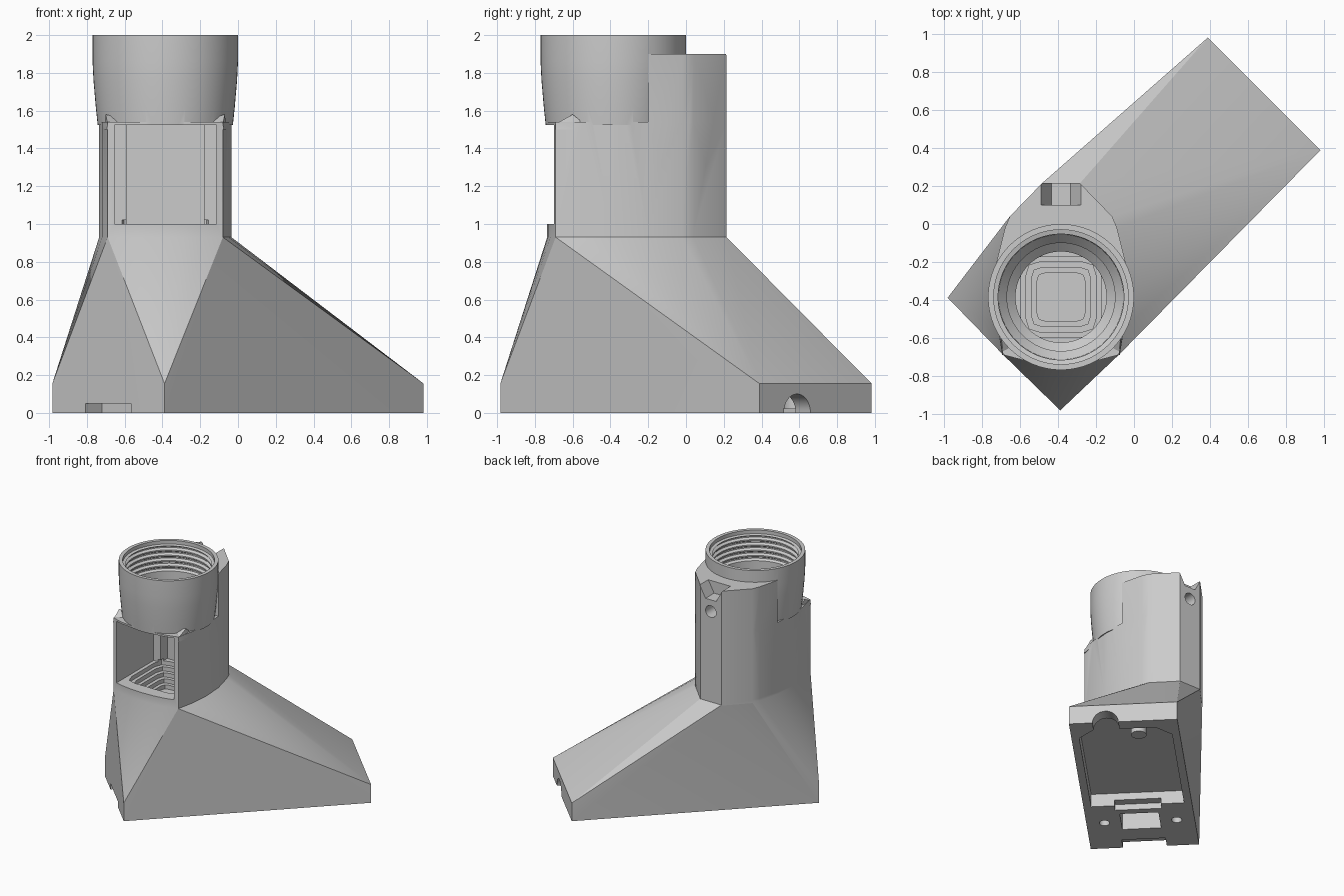
import bpy, bmesh, math
from mathutils import Vector

cube = bpy.data.objects.get("Cube")
if cube:
    bpy.data.objects.remove(cube, do_unlink=True)

CX = CY = -0.385          # tower axis
S = math.sqrt(0.5)        # the base is turned 45 degrees

grey = bpy.data.materials.new("plain_grey")
grey.use_nodes = True
grey.diffuse_color = (0.6, 0.6, 0.6, 1)
grey.node_tree.nodes["Principled BSDF"].inputs["Base Color"].default_value = (0.6, 0.6, 0.6, 1)


def finish(name, bm):
    bmesh.ops.recalc_face_normals(bm, faces=bm.faces)
    mesh = bpy.data.meshes.new(name)
    bm.to_mesh(mesh)
    bm.free()
    mesh.materials.append(grey)
    obj = bpy.data.objects.new(name, mesh)
    bpy.context.collection.objects.link(obj)
    return obj


def hull(name, points):
    """Convex solid around the points."""
    bm = bmesh.new()
    for p in points:
        bm.verts.new(p)
    res = bmesh.ops.convex_hull(bm, input=bm.verts)
    spare = {v for v in res["geom_interior"] + res["geom_unused"]
             if isinstance(v, bmesh.types.BMVert)}
    bmesh.ops.delete(bm, geom=list(spare), context='VERTS')
    bmesh.ops.dissolve_limit(bm, angle_limit=0.002, verts=bm.verts, edges=bm.edges)
    return finish(name, bm)


def prism(name, outline, z0, z1):
    return hull(name, [(x, y, z) for z in (z0, z1) for x, y in outline])


def box(name, x0, x1, y0, y1, z0, z1):
    return prism(name, [(x0, y0), (x1, y0), (x1, y1), (x0, y1)], z0, z1)


def lathe(name, profile, steps=64):
    """Solid of revolution about the tower axis from (radius, z) points."""
    bm = bmesh.new()
    pts = [(0, profile[0][1])] + profile + [(0, profile[-1][1])]
    vs = [bm.verts.new((CX + r, CY, z)) for r, z in pts]
    es = [bm.edges.new(pair) for pair in zip(vs, vs[1:])]
    bmesh.ops.spin(bm, geom=vs + es, cent=(CX, CY, 0), axis=(0, 0, 1),
                   angle=math.tau, steps=steps, use_merge=False)
    bmesh.ops.remove_doubles(bm, verts=bm.verts, dist=0.0001)
    return finish(name, bm)


def rod(name, radius, start, end):
    start, end = Vector(start), Vector(end)
    axis = end - start
    bpy.ops.mesh.primitive_cylinder_add(vertices=32, radius=radius, depth=axis.length,
                                        location=(start + end) / 2)
    obj = bpy.context.object
    obj.name = name
    obj.rotation_euler = axis.to_track_quat('Z', 'Y').to_euler()
    obj.data.materials.append(grey)
    return obj


def uv(u, v):
    """Base coordinates: u along its length, v across it."""
    return ((u - v) * S, (u + v) * S)


def base_box(name, u0, u1, v0, v1, z0, z1, c=0.0):
    outline = [uv(u, v) for u, v in ((u0, v0), (u1 - c, v0), (u1, v0 + c),
                                     (u1, v1 - c), (u1 - c, v1), (u0, v1))]
    return prism(name, outline, z0, z1)


def both(half):
    """Mirror an outline of (offset, y) about the tower's middle plane."""
    return [(CX + s * d, y) for s in (-1, 1) for d, y in half]


def combine(target, tool, operation):
    mod = target.modifiers.new(tool.name, 'BOOLEAN')
    mod.operation, mod.solver, mod.object = operation, 'EXACT', tool
    bpy.context.view_layer.update()
    with bpy.context.temp_override(object=target, active_object=target,
                                   selected_objects=[target]):
        bpy.ops.object.modifier_apply(modifier=mod.name)
    bpy.data.objects.remove(tool, do_unlink=True)


# Tower outline: bulging front and sides, narrow back
front = [(0, -0.735), (0.1, -0.731), (0.2, -0.718), (0.305, -0.69), (0.335, -0.55), (0.35, -0.385)]
back = [(0.34, -0.2), (0.295, -0.02), (0.27, 0.04), (0.1, 0.215)]
tower_outline = both(front + back)
foot = [uv(u, v) for u in (-0.97, 0.97) for v in (-0.42, 0.42)]

# Sloped body on a slab, blending up into the tower
body = hull("body", [(x, y, z) for z in (0, 0.155) for x, y in foot]
            + [(x, y, 0.93) for x, y in tower_outline])

# Added solids: tower walls, back post, cup and front corner tips
parts = [
    prism("tower", tower_outline, 0.925, 1.54),
    prism("back_post", both(back), 0.95, 1.9),
    lathe("cup", [(0.358, 1.525), (0.368, 1.62), (0.38, 1.76), (0.385, 1.86), (0.385, 2)]),
]
for s in (-1, 1):
    tip = [(d, y, 1.5) for d in (0.24, 0.31) for y in (-0.69, -0.5)]
    tip += [(0.305, -0.69, 1.53), (0.325, -0.6, 1.5), (0.315, -0.6, 1.58), (0.24, -0.6, 1.56)]
    parts.append(hull("corner_tip", [(CX + s * d, y, z) for d, y, z in tip]))
for part in parts:
    combine(body, part, 'UNION')

# Cup bore with a grooved thread and a funnel floor
bore = [(0.24, 1.5), (0.24, 1.56), (0.285, 1.6), (0.285, 1.63), (0.33, 1.68)]
for i in range(5):
    z = 1.75 + i * 0.045
    bore += [(0.332, z), (0.352, z + 0.012), (0.352, z + 0.022), (0.332, z + 0.034)]
bore += [(0.355, 1.97), (0.355, 2.05)]

cutters = [
    lathe("cup_bore", bore),
    # Chamber open to the front, narrower at the back
    box("chamber", CX - 0.27, CX + 0.27, -0.9, -0.2, 1.0, 1.525),
    box("chamber_back", CX - 0.205, CX + 0.205, -0.5, -0.11, 1.0, 1.525),
    # Nut pocket and screw hole in the post
    hull("nut_pocket", [(CX + s * d, y, z) for s in (-1, 1) for y in (0.1, 0.3)
                        for d, z in ((0.05, 1.8), (0.105, 1.9), (0.105, 1.95))]),
    rod("screw_hole", 0.05, (CX, 0.08, 1.7), (CX, 0.3, 1.7)),
    # Underside: recess, cable exit, slot, pocket and end notch
    base_box("recess", -0.32, 0.86, -0.36, 0.36, -0.1, 0.11, 0.12),
    rod("cable_exit", 0.1, (*uv(0.75, -0.138), 0), (*uv(1.1, -0.138), 0)),
    base_box("slot", -0.39, -0.3, -0.18, 0.18, -0.1, 0.05),
    base_box("square_pocket", -0.69, -0.45, -0.15, 0.15, -0.1, 0.2),
    base_box("end_notch", -1.1, -0.85, -0.17, 0.17, -0.1, 0.05),
]
for v in (-0.28, 0.28):
    cutters.append(rod("foot_hole", 0.04, (*uv(-0.58, v), -0.1), (*uv(-0.58, v), 0.1)))

# Stepped square well in the chamber floor
for i in range(5):
    w = 0.24 - 0.028 * i
    c = w * 0.62
    ring = [(CX + a * p, CY + b * q) for a in (-1, 1) for b in (-1, 1)
            for p, q in ((w, c), (c, w), (w * 0.91, w * 0.91))]
    cutters.append(prism("well_step", ring, 0.965 - 0.035 * i, 1.02))

for cutter in cutters:
    combine(body, cutter, 'DIFFERENCE')

# Screw boss inside the recess
boss = rod("screw_boss", 0.06, (*uv(0.72, 0.1), 0.02), (*uv(0.72, 0.1), 0.13))
combine(body, boss, 'UNION')

bpy.ops.object.select_all(action='DESELECT')
body.select_set(True)
bpy.context.view_layer.objects.active = body
bpy.ops.object.shade_smooth_by_angle(angle=math.radians(22))
